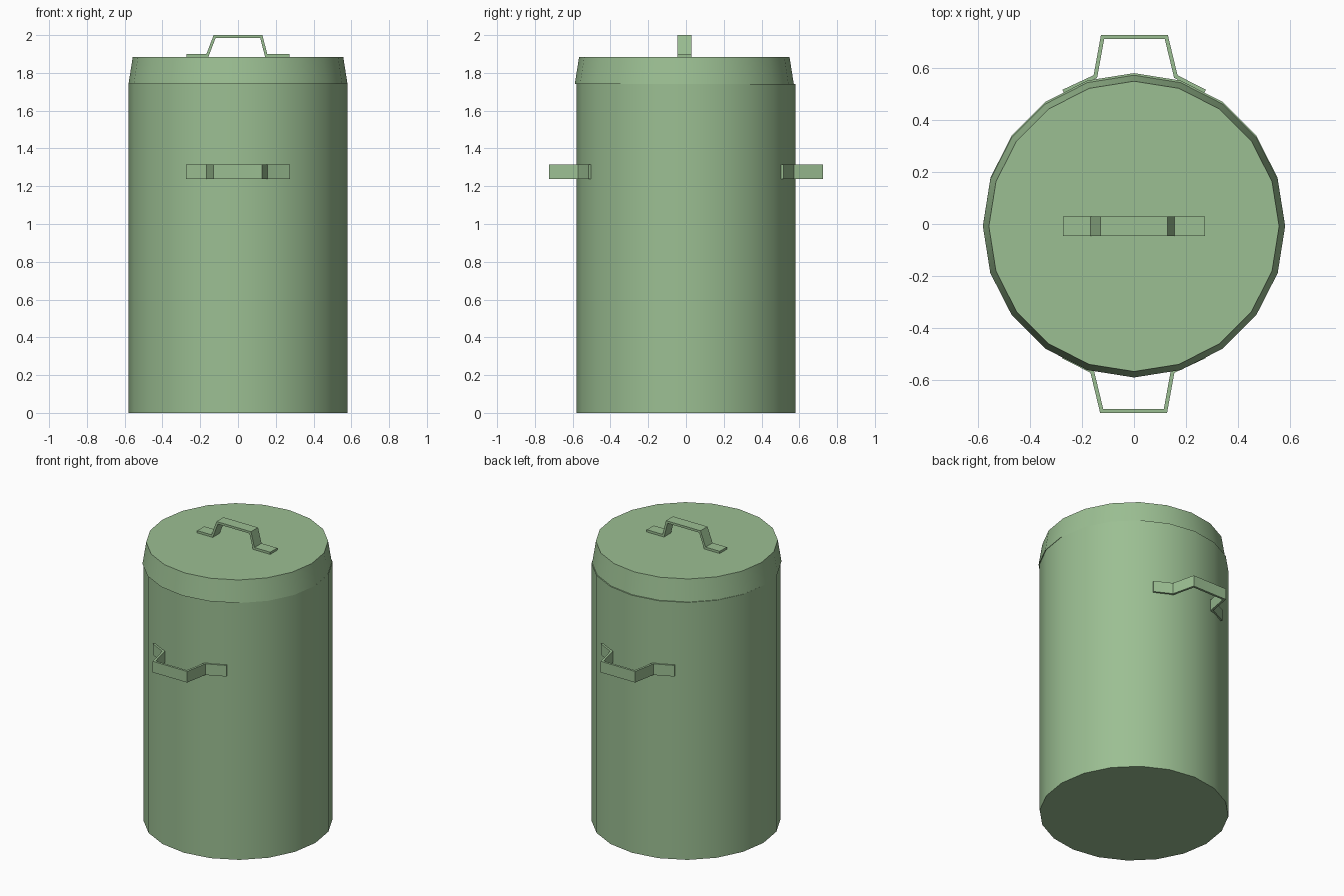
import bpy
import math
from mathutils import Vector, Matrix

if "Cube" in bpy.data.objects:
    bpy.data.objects.remove(bpy.data.objects["Cube"])

green = bpy.data.materials.new("green_paint")
green.diffuse_color = (0.33, 0.52, 0.29, 1)
green.use_nodes = True
green.node_tree.nodes["Principled BSDF"].inputs["Base Color"].default_value = green.diffuse_color


def finish(obj, name):
    obj.name = name
    obj.data.materials.append(green)
    bpy.ops.object.select_all(action='DESELECT')
    obj.select_set(True)
    bpy.context.view_layer.objects.active = obj
    bpy.ops.object.shade_smooth_by_angle(angle=math.radians(30))


def drum(name, r_low, r_top, z0, z1, y=0.0):
    # 20 sides with corners on the axes
    bpy.ops.mesh.primitive_cone_add(vertices=20, radius1=r_low, radius2=r_top,
                                    depth=z1 - z0, location=(0, y, (z0 + z1) / 2))
    finish(bpy.context.object, name)


def strap(name, path, thick, width, matrix):
    # bent flat strip: path is the outer face, offset inward with mitred corners
    pts = [Vector(p) for p in path]
    dirs = [(b - a).normalized() for a, b in zip(pts, pts[1:])]
    norms = [Vector((d.y, -d.x)) for d in dirs]
    inner = []
    for i, p in enumerate(pts):
        n0, n1 = norms[max(i - 1, 0)], norms[min(i, len(norms) - 1)]
        inner.append(p + (n0 + n1) * thick / (1 + n0.dot(n1)))
    n = len(pts)
    rows = pts + inner
    verts = [(p.x, s * width / 2, p.y) for s in (-1, 1) for p in rows]
    m = 2 * n
    faces = [(0, n, m + n, m), (n - 1, m + n - 1, m + 2 * n - 1, 2 * n - 1)]
    for i in range(n - 1):
        j = i + 1
        faces += [(i, j, n + j, n + i), (m + i, m + n + i, m + n + j, m + j),
                  (i, m + i, m + j, j), (n + i, n + j, m + n + j, m + n + i)]
    mesh = bpy.data.meshes.new(name)
    mesh.from_pydata(verts, [], faces)
    mesh.transform(matrix)
    mesh.update()
    obj = bpy.data.objects.new(name, mesh)
    bpy.context.collection.objects.link(obj)
    finish(obj, name)


# Can body and slightly off-centre tapered lid
drum("can_body", 0.579, 0.579, 0, 1.74)
drum("lid", 0.58, 0.557, 1.74, 1.885, y=-0.009)

# Lid handle
strap("lid_handle",
      [(-0.273, 1.9), (-0.167, 1.9), (-0.129, 2.0), (0.129, 2.0), (0.155, 1.9), (0.273, 1.9)],
      0.015, 0.075, Matrix.Translation((0, -0.008, 0)))

# Side handles, front and back, feet following the body
side = [(-0.276, 0.515), (-0.167, 0.571), (-0.13, 0.725),
        (0.127, 0.725), (0.155, 0.571), (0.275, 0.515)]
for name, turn in (("front_handle", 0), ("back_handle", math.pi)):
    strap(name, side, 0.015, 0.075,
          Matrix.Translation((0, 0, 1.277)) @ Matrix.Rotation(turn, 4, 'Z')
          @ Matrix.Rotation(math.pi / 2, 4, 'X'))
